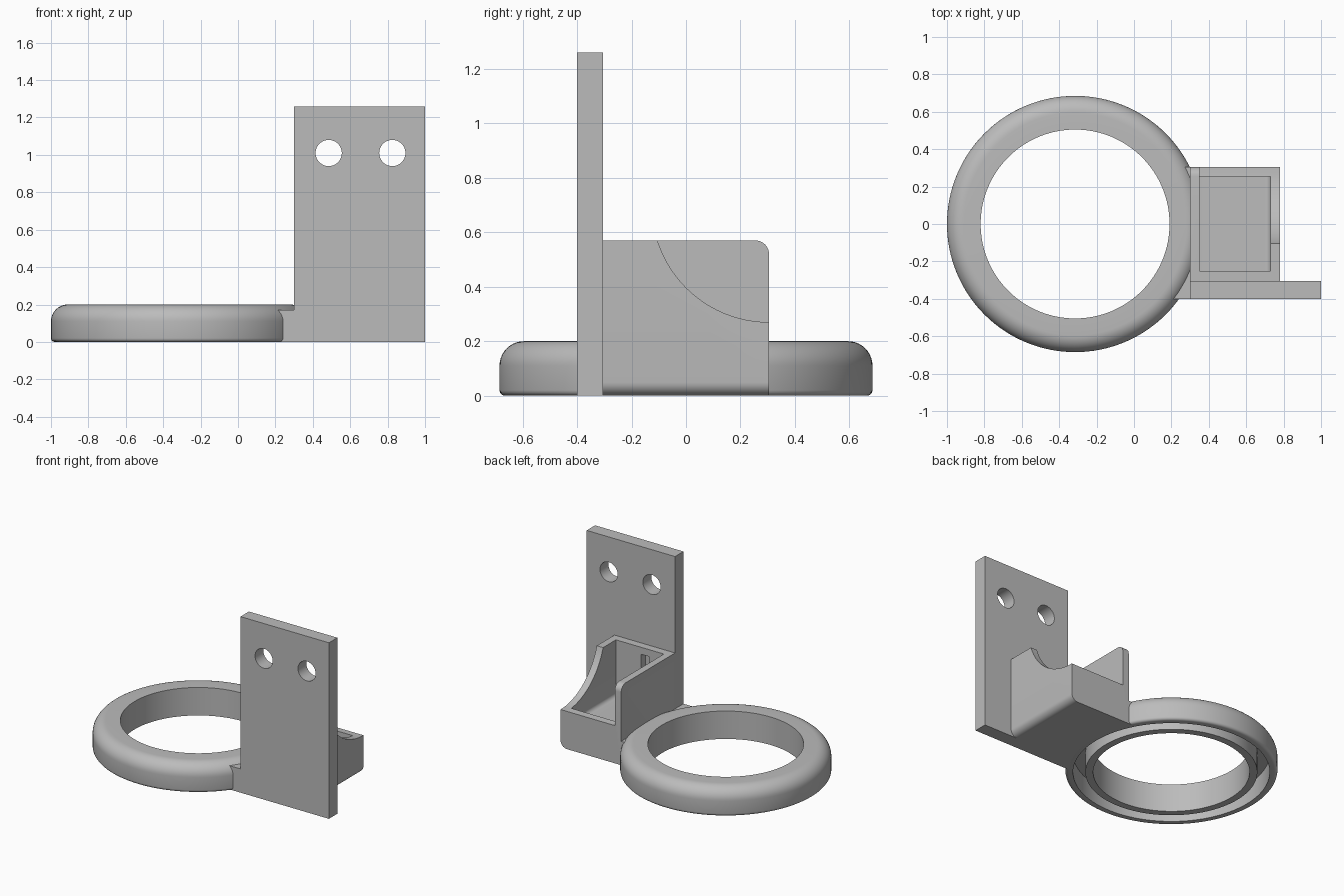
import bpy, bmesh, math
from mathutils import Matrix, Vector

old = bpy.data.objects.get("Cube")
if old:
    bpy.data.objects.remove(old)

grey = bpy.data.materials.new("plain_grey")
grey.use_nodes = True
colour = (0.5, 0.5, 0.5, 1)
grey.diffuse_color = colour
grey.node_tree.nodes["Principled BSDF"].inputs["Base Color"].default_value = colour

RING_X = -0.315


def finish(name, bm):
    bmesh.ops.recalc_face_normals(bm, faces=bm.faces[:])
    mesh = bpy.data.meshes.new(name)
    bm.to_mesh(mesh)
    bm.free()
    mesh.materials.append(grey)
    obj = bpy.data.objects.new(name, mesh)
    bpy.context.collection.objects.link(obj)
    return obj


def box(name, lo, hi, rounded=None, radius=0.05):
    """Box between two corners; rounded(midpoint) picks edges to fillet."""
    lo, hi = Vector(lo), Vector(hi)
    bm = bmesh.new()
    bmesh.ops.create_cube(bm, size=1)
    for v in bm.verts:
        v.co = (lo + hi) / 2 + v.co * (hi - lo)
    if rounded:
        edges = [e for e in bm.edges if rounded((e.verts[0].co + e.verts[1].co) / 2)]
        bmesh.ops.bevel(bm, geom=edges, offset=radius, segments=8, profile=0.5,
                        affect='EDGES')
    return finish(name, bm)


def cylinder(name, centre, radius, depth, axis, segments=64):
    bm = bmesh.new()
    turn = Vector((0, 0, 1)).rotation_difference(Vector(axis)).to_matrix().to_4x4()
    bmesh.ops.create_cone(bm, cap_ends=True, segments=segments, radius1=radius,
                          radius2=radius, depth=depth,
                          matrix=Matrix.Translation(centre) @ turn)
    return finish(name, bm)


def cut(obj, *cutters):
    for c in cutters:
        c.hide_render = True
        mod = obj.modifiers.new("cut", 'BOOLEAN')
        mod.operation, mod.solver, mod.object = 'DIFFERENCE', 'EXACT', c
        bpy.context.view_layer.objects.active = obj
        bpy.ops.object.modifier_apply(modifier=mod.name)


def remove(*objs):
    for o in objs:
        bpy.data.objects.remove(o)


def arc(cx, cz, r, start, end, steps):
    return [(cx + r * math.cos(math.radians(start + (end - start) * i / steps)),
             cz + r * math.sin(math.radians(start + (end - start) * i / steps)))
            for i in range(steps + 1)]


# Ring: lathed section with a large top fillet and an open groove underneath
section = ([(0.505, 0.2), (0.505, 0), (0.555, 0), (0.555, 0.14), (0.635, 0.14), (0.635, 0)]
           + arc(0.665, 0.02, 0.02, -90, 0, 4) + arc(0.595, 0.11, 0.09, 0, 90, 10))
bm = bmesh.new()
loop = [bm.verts.new((RING_X + r, 0, z)) for r, z in section]
edges = [bm.edges.new((a, b)) for a, b in zip(loop, loop[1:] + loop[:1])]
bmesh.ops.spin(bm, geom=loop + edges, cent=(RING_X, 0, 0), axis=(0, 0, 1),
               angle=math.tau, steps=128)
bmesh.ops.remove_doubles(bm, verts=bm.verts[:], dist=0.0005)
ring = finish("ring", bm)

# Mounting plate with two screw holes
plate = box("mounting_plate", (0.3, -0.4, 0), (1, -0.305, 1.26))
holes = [cylinder("hole_cutter", (x, -0.35, 1.01), 0.07, 0.4, (0, 1, 0), 48)
         for x in (0.485, 0.825)]
cut(plate, *holes)

# Open tray: rounded lower outer edge and rounded top corner of the tall wall
tray = box("tray", (0.3, -0.305, 0), (0.78, 0.305, 0.57),
           lambda m: (m.x > 0.77 and m.z < 0.01) or (m.y > 0.3 and m.z > 0.56))
cavity = box("cavity_cutter", (0.35, -0.25, 0.165), (0.73, 0.255, 0.8),
             lambda m: m.x > 0.72 and m.z < 0.17, 0.03)
scoop = cylinder("scoop_cutter", (0.75, 0.305, 0.7), 0.43, 0.8, (1, 0, 0), 96)
slot = box("slot_cutter", (0.47, -0.3, 0.36), (0.53, -0.2, 0.52))
ring_space = cylinder("ring_space_cutter", (RING_X, 0, 0), 0.66, 0.3, (0, 0, 1), 128)
cut(tray, cavity, scoop, slot, ring_space)

# Foot joining the tray and plate to the ring
foot = box("joining_foot", (0.2, -0.4, 0), (0.3, 0.305, 0.17))
cut(foot, ring_space)
remove(cavity, scoop, slot, ring_space, *holes)

# Smooth curved surfaces, keep edges sharp
bpy.ops.object.select_all(action='DESELECT')
for obj in (ring, plate, tray, foot):
    obj.select_set(True)
bpy.context.view_layer.objects.active = ring
bpy.ops.object.shade_smooth_by_angle(angle=math.radians(30))
